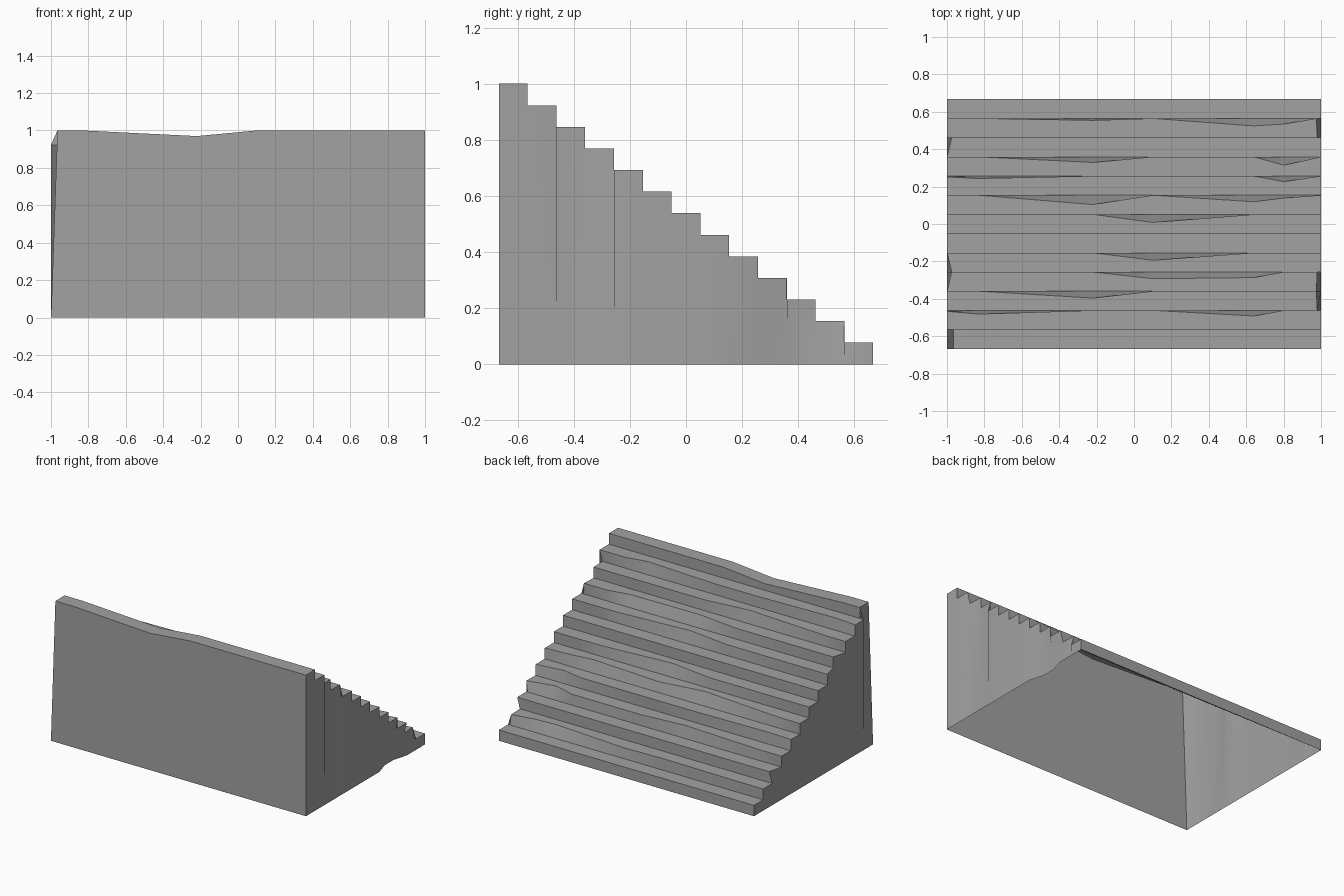
import bpy, bmesh
from math import radians

cube = bpy.data.objects.get("Cube")
if cube:
    bpy.data.objects.remove(cube, do_unlink=True)

STEPS = 13
HALF_DEPTH = 0.667
RUN = 2 * HALF_DEPTH / STEPS
RISE = 1 / STEPS
COLUMNS = [-1, -0.83, -0.22, 0.1, 0.64, 0.8, 1]

# Worn step edges: step number -> {column: how far the edge is pushed in}
WEAR = {
    2: {0: 0.005, 1: 0.02, 4: 0.03},
    3: {2: 0.037},
    4: {3: 0.036, 4: 0.03},
    5: {3: 0.04},
    7: {3: 0.043},
    8: {2: 0.05, 4: 0.035, 5: 0.015},
    9: {0: 0.005, 1: 0.013, 5: 0.03},
    10: {2: 0.03, 5: 0.045},
    12: {2: 0.01, 4: 0.04, 5: 0.03},
}
# Chipped step ends, as rows of the stair outline (two rows per step)
LEFT_CHIPS = {0: 0.035, 1: 0.035, 7: 0.025, 8: 0.025, 21: 0.025}
RIGHT_CHIPS = {4: 0.02, 5: 0.025, 6: 0.025, 7: 0.02, 22: 0.02, 23: 0.025}


def stair_point(row, col):
    """Point on a tread: even rows are its inner line, odd rows its nosing."""
    step = row // 2 + 1
    nosing = row % 2
    x = COLUMNS[col]
    y = -HALF_DEPTH + RUN * (step - 1 + nosing)
    z = 1 - RISE * (step - 1)
    if nosing:
        y -= WEAR.get(step, {}).get(col, 0)
    if step == 1 and col == 2:
        z -= 0.03
    if col == 0:
        x += LEFT_CHIPS.get(row, 0)
    if col == len(COLUMNS) - 1:
        x -= RIGHT_CHIPS.get(row, 0)
    return x, y, z


bm = bmesh.new()

# Treads and risers, with a ground row at each end
front_row = [bm.verts.new((x, -HALF_DEPTH, 0)) for x in COLUMNS]
back_row = [bm.verts.new((x, HALF_DEPTH, 0)) for x in COLUMNS]
stairs = [[bm.verts.new(stair_point(r, c)) for c in range(len(COLUMNS))]
          for r in range(2 * STEPS)]
rows = [front_row] + stairs + [back_row]
for a, b in zip(rows, rows[1:]):
    for c in range(len(COLUMNS) - 1):
        bm.faces.new((a[c], a[c + 1], b[c + 1], b[c]))

# Side walls: one strip under each tread, standing on a ground line
for col, side in ((0, -1), (-1, 1)):
    ground = [front_row[col]]
    for k in range(1, STEPS):
        dent = 0.03 if side > 0 and k in (9, 10) else 0
        ground.append(bm.verts.new((side - dent, -HALF_DEPTH + RUN * k, 0)))
    ground.append(back_row[col])
    for k in range(STEPS):
        inner, nosing = stairs[2 * k][col], stairs[2 * k + 1][col]
        face = [ground[k], ground[k + 1], nosing, inner]
        if k < STEPS - 1:
            face.insert(2, stairs[2 * k + 2][col])
        if side < 0:
            face.reverse()
        bm.faces.new(face)

mesh = bpy.data.meshes.new("worn_staircase")
bm.to_mesh(mesh)
bm.free()
staircase = bpy.data.objects.new("worn_staircase", mesh)
bpy.context.collection.objects.link(staircase)

# Plain grey stone
stone = bpy.data.materials.new("grey_stone")
stone.use_nodes = True
stone.diffuse_color = (0.36, 0.36, 0.36, 1)
stone.node_tree.nodes["Principled BSDF"].inputs["Base Color"].default_value = stone.diffuse_color
mesh.materials.append(stone)

bpy.ops.object.select_all(action="DESELECT")
staircase.select_set(True)
bpy.context.view_layer.objects.active = staircase
bpy.ops.object.shade_smooth_by_angle(angle=radians(30))
